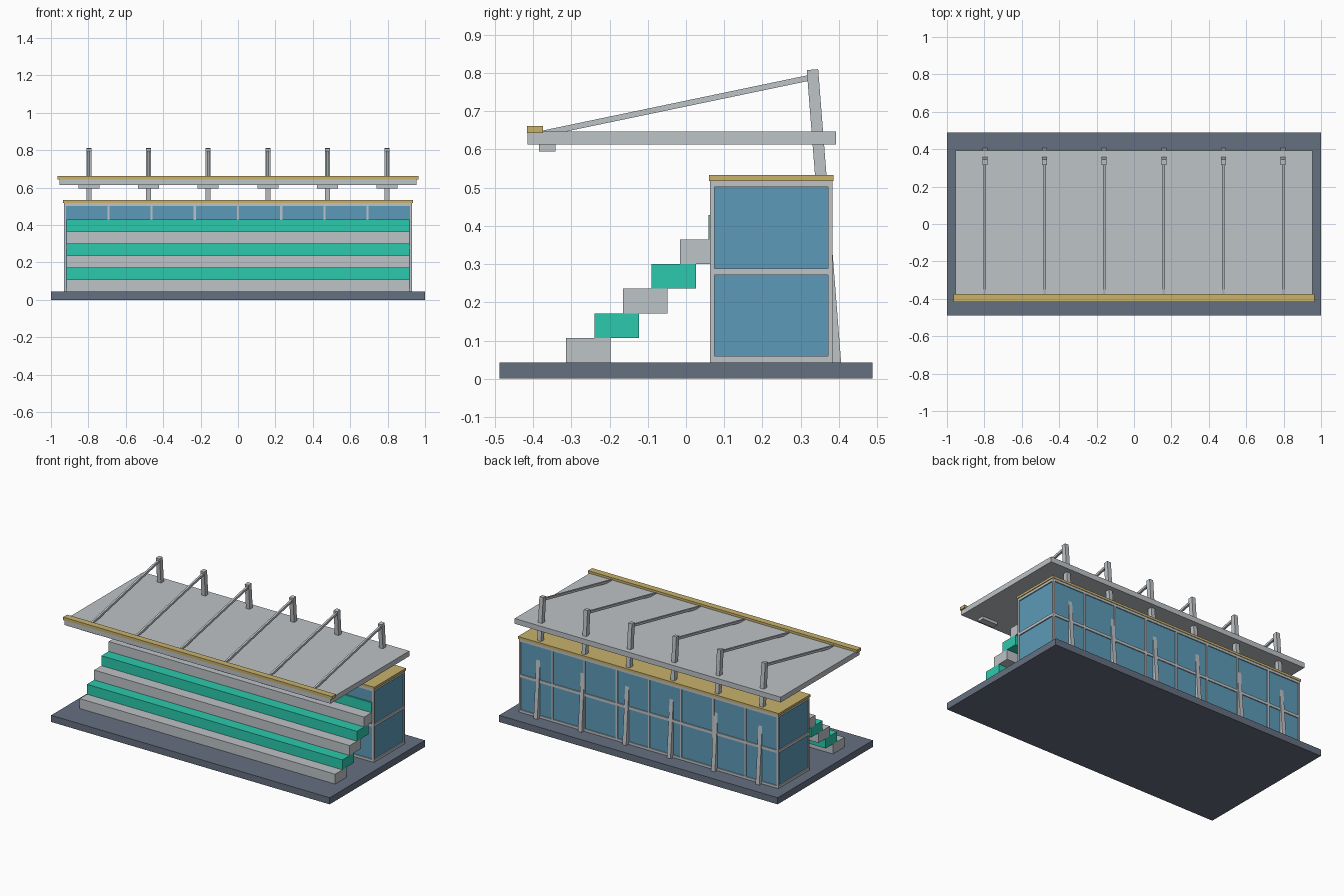
import bpy
import math
from mathutils import Vector

cube = bpy.data.objects.get("Cube")
if cube:
    bpy.data.objects.remove(cube, do_unlink=True)


def material(name, rgb):
    """Flat material from display RGB (0-255), stored as linear."""
    col = [(c / 255 / 12.92) if c < 11 else ((c / 255 + 0.055) / 1.055) ** 2.4 for c in rgb]
    m = bpy.data.materials.new(name)
    m.use_nodes = True
    m.diffuse_color = (*col, 1)
    bsdf = m.node_tree.nodes["Principled BSDF"]
    bsdf.inputs["Base Color"].default_value = (*col, 1)
    bsdf.inputs["Roughness"].default_value = 0.8
    return m


GREY = material("light grey", (190, 195, 199))
SLATE = material("slate", (101, 112, 128))
GREEN = material("sea green", (44, 201, 173))
GOLD = material("gold", (200, 178, 108))
GLASS = material("blue glass", (92, 154, 184))


def box(name, xs, ys, zs, mat):
    """Axis-aligned box given its (min, max) on each axis."""
    bpy.ops.mesh.primitive_cube_add(size=1)
    ob = bpy.context.object
    ob.name = name
    for v in ob.data.vertices:
        v.co = [lo + (c + 0.5) * (hi - lo) for c, (lo, hi) in zip(v.co, (xs, ys, zs))]
    ob.data.materials.append(mat)
    return ob


def beam(name, x, start, end, width, depth, mat):
    """Square-ended beam between two (y, z) points at a given x."""
    a, b = Vector((x, *start)), Vector((x, *end))
    d = b - a
    ob = box(name, (-width / 2, width / 2), (-depth / 2, depth / 2),
             (-d.length / 2, d.length / 2), mat)
    ob.location = (a + b) / 2
    ob.rotation_euler.x = math.atan2(-d.y, d.z)
    return ob


# Ground slab
box("base_slab", (-1, 1), (-0.488, 0.488), (0, 0.043), SLATE)

# Stepped seating, alternating colours
for i in range(6):
    y, z = -0.314 + 0.0745 * i, 0.043 + 0.0642 * i
    box(f"seating_step_{i + 1}", (-0.917, 0.917), (y, y + 0.117), (z, z + 0.0642),
        GREEN if i % 2 else GREY)

# Glazed building with its frame
FX, F0, F1, TOP = 0.931, 0.063, 0.383, 0.518
box("glass_walls", (-0.924, 0.924), (0.069, 0.377), (0.045, 0.515), GLASS)
for name, lo, hi in (("bottom", 0.043, 0.059), ("middle", 0.271, 0.289), ("top", 0.502, TOP)):
    box(f"{name}_rail", (-FX, FX), (F0, F1), (lo, hi), GREY)
for x in (-FX, FX - 0.012):
    for y in (F0, F1 - 0.011):
        box("corner_post", (x, x + 0.012), (y, y + 0.011), (0.043, TOP), GREY)
for i in range(-3, 4):
    x = i * 0.231
    for y in (F0, F1 - 0.01):
        box("mullion", (x - 0.006, x + 0.006), (y, y + 0.01), (0.043, TOP), GREY)
box("building_roof", (-0.936, 0.936), (0.06, 0.386), (TOP, 0.533), GOLD)

# Canopy with front trim
box("canopy", (-0.955, 0.955), (-0.415, 0.393), (0.613, 0.647), GREY)
box("canopy_trim", (-0.965, 0.965), (-0.416, -0.374), (0.643, 0.662), GOLD)

# Leaning masts, stays and brackets under the canopy
for i in range(6):
    x = -0.797 + i * 0.3188
    beam("mast", x, (0.392, 0.03), (0.331, 0.809), 0.027, 0.03, GREY)
    beam("stay", x, (-0.375, 0.642), (0.325, 0.788), 0.013, 0.015, GREY)
    box("canopy_bracket", (x - 0.056, x + 0.056), (-0.385, -0.342), (0.595, 0.615), GREY)
